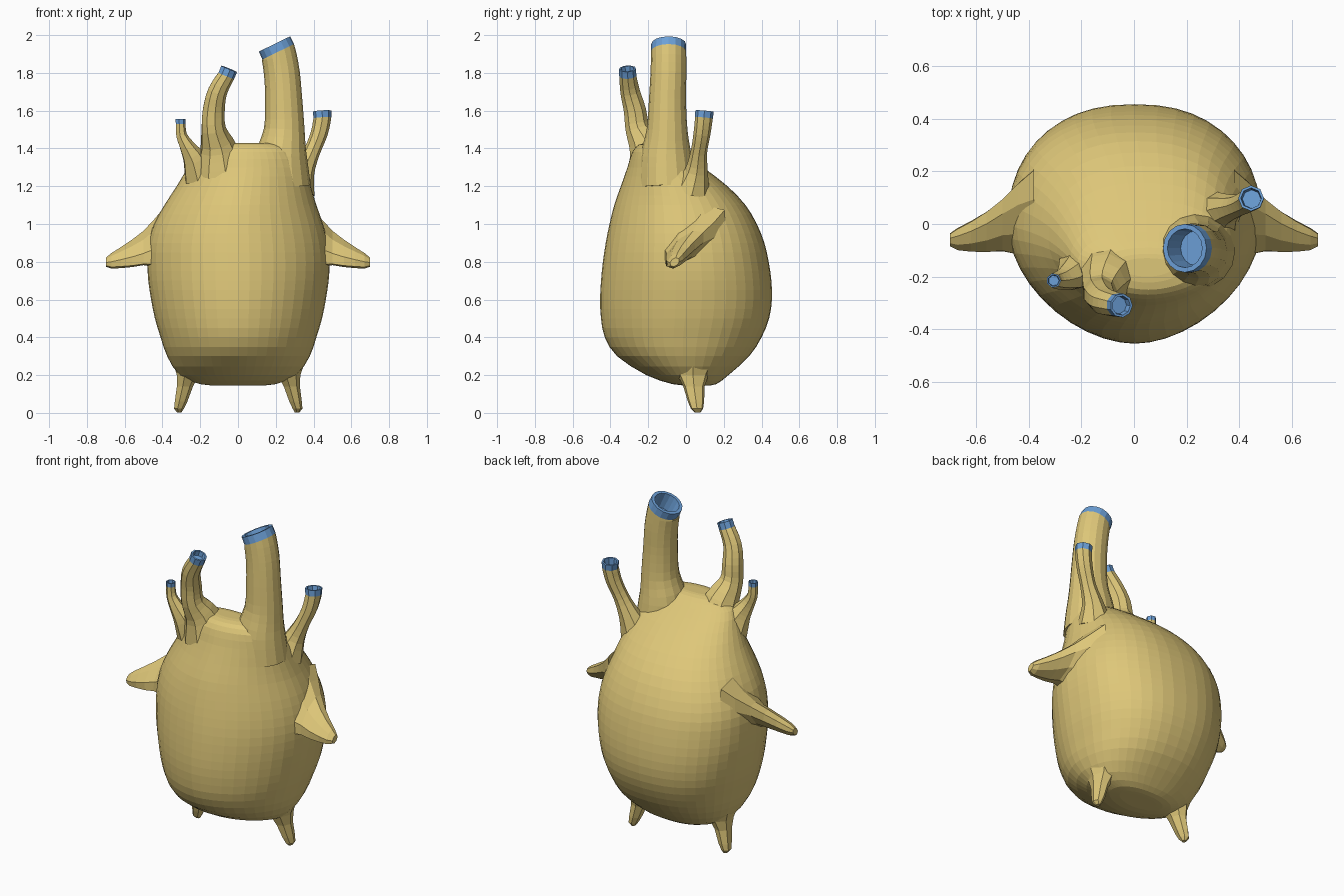
import bpy, bmesh, math
from mathutils import Vector


def material(name, colour):
    m = bpy.data.materials.new(name)
    m.diffuse_color = (*colour, 1)
    return m


TAN = material("tan skin", (0.73, 0.57, 0.19))
BLUE = material("blue rim", (0.15, 0.35, 0.68))


def smooth_rows(rows, steps):
    """Catmull-Rom interpolation through rows of numbers."""
    pts = [Vector(r) for r in rows]
    out = []
    for i in range(len(pts) - 1):
        a, b, c, d = pts[max(i - 1, 0)], pts[i], pts[i + 1], pts[min(i + 2, len(pts) - 1)]
        for k in range(steps):
            t = k / steps
            out.append(b + (c - a) * (t / 2) + (a * 2 - b * 5 + c * 4 - d) * (t * t / 2)
                       + (b * 3 - a - c * 3 + d) * (t ** 3 / 2))
    return out + [pts[-1]]


def loft(name, rings, blue_from=None):
    """Skin a list of point rings, cap both ends; bands from blue_from on are blue."""
    bm = bmesh.new()
    loops = [[bm.verts.new(p) for p in ring] for ring in rings]
    n = len(loops[0])
    for j in range(len(loops) - 1):
        for i in range(n):
            k = (i + 1) % n
            f = bm.faces.new((loops[j][i], loops[j][k], loops[j + 1][k], loops[j + 1][i]))
            f.material_index = int(blue_from is not None and j >= blue_from)
    bm.faces.new(loops[0][::-1])
    bm.faces.new(loops[-1]).material_index = int(blue_from is not None)
    bmesh.ops.recalc_face_normals(bm, faces=bm.faces)
    mesh = bpy.data.meshes.new(name)
    bm.to_mesh(mesh)
    bm.free()
    mesh.materials.append(TAN)
    mesh.materials.append(BLUE)
    obj = bpy.data.objects.new(name, mesh)
    bpy.context.collection.objects.link(obj)
    return obj


def ellipse(centre, u, v, sides):
    return [centre + u * math.cos(2 * math.pi * i / sides) + v * math.sin(2 * math.pi * i / sides)
            for i in range(sides)]


# Body: z, left, right, front, back
BODY = [
    (0.145, -0.10, 0.10, 0.02, 0.11),
    (0.152, -0.20, 0.20, -0.07, 0.16),
    (0.20, -0.31, 0.31, -0.21, 0.225),
    (0.30, -0.375, 0.38, -0.365, 0.335),
    (0.40, -0.41, 0.415, -0.43, 0.40),
    (0.50, -0.44, 0.445, -0.45, 0.44),
    (0.60, -0.46, 0.465, -0.455, 0.455),
    (0.70, -0.475, 0.48, -0.45, 0.452),
    (0.80, -0.48, 0.485, -0.44, 0.438),
    (0.90, -0.475, 0.475, -0.425, 0.415),
    (1.00, -0.445, 0.45, -0.405, 0.375),
    (1.10, -0.39, 0.415, -0.38, 0.315),
    (1.20, -0.325, 0.385, -0.345, 0.22),
    (1.30, -0.265, 0.355, -0.31, 0.09),
    (1.38, -0.215, 0.31, -0.285, -0.03),
    (1.42, -0.13, 0.24, -0.25, -0.09),
    (1.43, -0.05, 0.15, -0.20, -0.13),
]


def body_ring(row, sides=44):
    z, xl, xr, yf, yb = row
    cx, cy, rx, ry = (xl + xr) / 2, (yf + yb) / 2, (xr - xl) / 2, (yb - yf) / 2
    ring = []
    for i in range(sides):
        c, s = math.cos(2 * math.pi * i / sides), math.sin(2 * math.pi * i / sides)
        e = 2 / (2.3 if s > 0 else 1.85)      # fuller back, narrower front
        ring.append(Vector((cx + rx * math.copysign(abs(c) ** e, c),
                            cy + ry * math.copysign(abs(s) ** e, s), z)))
    return ring


loft("body", [body_ring(r) for r in smooth_rows(BODY, 2)])


# Pipes: path of x, y, z, radius; the last point is the rim's edge
def pipe(name, path, sides, depth):
    rows = smooth_rows(path[:-1], 3) + [Vector(path[-1])]
    rings = []
    for i, row in enumerate(rows):
        a, b = rows[max(i - 1, 0)], rows[min(i + 1, len(rows) - 1)]
        if i == len(rows) - 2:
            a = row                            # rim base is parallel to the rim edge
        t = (b.xyz - a.xyz).normalized()
        u = Vector((0, 1, 0)).cross(t).normalized()
        v = t.cross(u)
        rings.append(ellipse(row.xyz, u * row[3], v * row[3], sides))
    end, r = rows[-1].xyz, rows[-1][3] * 0.8   # lip and hollow inside
    rings.append(ellipse(end, u * r, v * r, sides))
    rings.append(ellipse(end - t * depth, u * r * 0.9, v * r * 0.9, sides))
    loft(name, rings, blue_from=len(rows) - 2)


pipe("main_pipe", [(0.235, -0.10, 1.20, 0.15), (0.23, -0.105, 1.36, 0.135), (0.245, -0.10, 1.50, 0.108),
                   (0.242, -0.098, 1.66, 0.098), (0.232, -0.093, 1.80, 0.095),
                   (0.213, -0.092, 1.912, 0.093), (0.193, -0.092, 1.953, 0.092)], 16, 0.1)
pipe("front_pipe", [(-0.09, -0.17, 1.28, 0.14), (-0.105, -0.205, 1.40, 0.10), (-0.13, -0.255, 1.50, 0.067),
                    (-0.13, -0.27, 1.60, 0.060), (-0.11, -0.295, 1.70, 0.053),
                    (-0.063, -0.308, 1.785, 0.046), (-0.048, -0.31, 1.822, 0.046)], 9, 0.03)
pipe("small_pipe", [(-0.20, -0.16, 1.25, 0.09), (-0.23, -0.19, 1.34, 0.065), (-0.27, -0.21, 1.41, 0.042),
                    (-0.30, -0.215, 1.47, 0.030), (-0.305, -0.215, 1.53, 0.027),
                    (-0.305, -0.215, 1.555, 0.028)], 7, 0.025)
pipe("side_pipe", [(0.31, 0.03, 1.18, 0.10), (0.345, 0.055, 1.28, 0.062), (0.39, 0.068, 1.38, 0.044),
                   (0.43, 0.085, 1.48, 0.045), (0.447, 0.095, 1.562, 0.047),
                   (0.445, 0.098, 1.598, 0.049)], 8, 0.04)

# Arms: flattened, slanted wedges (x, y, z, long radius, short radius)
ARM = [(0.38, 0.03, 0.925, 0.23, 0.13), (0.44, 0.02, 0.90, 0.175, 0.09), (0.50, -0.005, 0.873, 0.13, 0.058),
       (0.56, -0.03, 0.845, 0.10, 0.05), (0.62, -0.047, 0.822, 0.072, 0.042),
       (0.67, -0.057, 0.805, 0.05, 0.034), (0.70, -0.06, 0.798, 0.028, 0.02)]
# Feet: tapered stubs (x, y, z, x radius, y radius)
FOOT = [(0.255, 0.035, 0.27, 0.10, 0.12), (0.268, 0.037, 0.20, 0.062, 0.085), (0.283, 0.042, 0.14, 0.045, 0.058),
        (0.303, 0.053, 0.06, 0.035, 0.044), (0.314, 0.058, 0.022, 0.027, 0.033), (0.312, 0.062, 0.002, 0.012, 0.015)]

for side, s in (("left", -1), ("right", 1)):
    loft(side + "_arm", [ellipse(Vector((s * x, y, z)), Vector((0, 0.76, 0.65)) * a,
                                 Vector((0, -0.65, 0.76)) * b, 8) for x, y, z, a, b in ARM])
    loft(side + "_foot", [ellipse(Vector((s * x, y, z)), Vector((a, 0, 0)), Vector((0, b, 0)), 7)
                          for x, y, z, a, b in FOOT])
